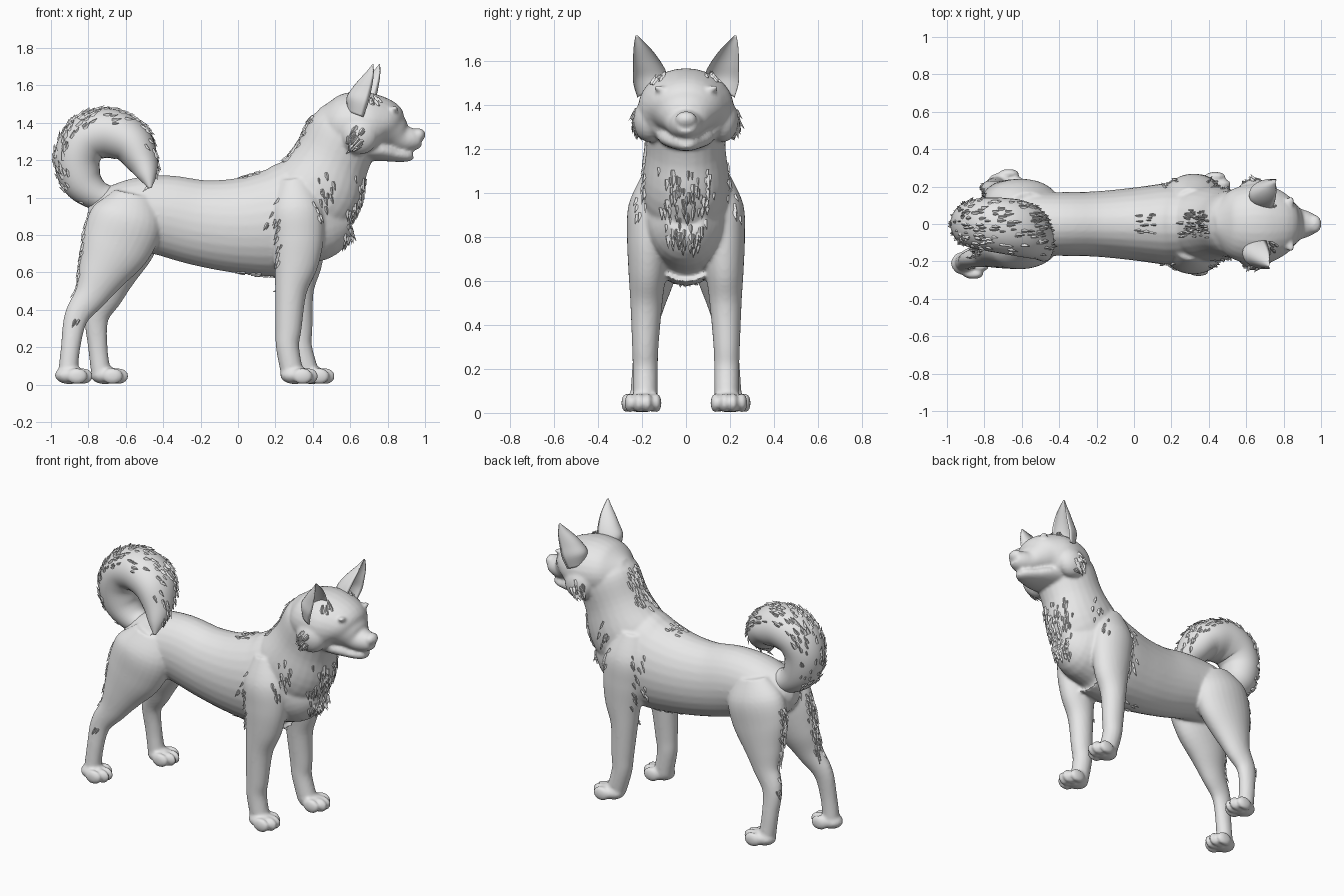
import bpy, bmesh, math, random
from mathutils import Vector, Euler

random.seed(7)
if "Cube" in bpy.data.objects:
    bpy.data.objects.remove(bpy.data.objects["Cube"])

grey = bpy.data.materials.new("plain_grey")
grey.use_nodes = True
grey.diffuse_color = (0.8, 0.8, 0.8, 1)
grey.node_tree.nodes["Principled BSDF"].inputs["Base Color"].default_value = grey.diffuse_color


def spline(rings, steps=5):
    """Smooth a short list of rings with a Catmull-Rom curve."""
    result = []
    last = len(rings) - 1
    for i in range(last):
        before, start = rings[max(i - 1, 0)], rings[i]
        end, after = rings[i + 1], rings[min(i + 2, last)]
        for step in range(steps):
            t = step / steps
            result.append([
                0.5 * (2 * b + (c - a) * t + (2 * a - 5 * b + 4 * c - d) * t * t
                       + (3 * b - a - 3 * c + d) * t ** 3)
                for a, b, c, d in zip(before, start, end, after)])
    return result + [list(rings[last])]


def loft(bm, rings, sides=28, cupped=False):
    """Skin elliptical rings (x, y, z, half width, half depth) along a path."""
    rings = spline(rings)
    centres = [Vector(ring[:3]) for ring in rings]
    loops = []
    for i, (x, y, z, width, depth) in enumerate(rings):
        tangent = centres[min(i + 1, len(rings) - 1)] - centres[max(i - 1, 0)]
        across = Vector((0, 1, 0))
        out = tangent.cross(across).normalized()
        loop = []
        for k in range(sides):
            angle = math.tau * k / sides
            rise = math.sin(angle)
            if cupped and rise < 0:
                rise *= -0.6
            offset = across * math.cos(angle) * max(width, 0.003) + out * rise * max(depth, 0.003)
            loop.append(bm.verts.new(centres[i] + offset))
        loops.append(loop)
    faces = [bm.faces.new(loops[0]), bm.faces.new(loops[-1])]
    for low, high in zip(loops, loops[1:]):
        for k in range(sides):
            n = (k + 1) % sides
            faces.append(bm.faces.new((low[k], low[n], high[n], high[k])))
    bmesh.ops.recalc_face_normals(bm, faces=faces)


def ball(bm, centre, radii, turn=(0, 0, 0)):
    made = bmesh.ops.create_uvsphere(bm, u_segments=20, v_segments=12, radius=1)
    rotation = Euler(turn).to_matrix()
    for v in made["verts"]:
        v.co = Vector(centre) + rotation @ Vector([c * r for c, r in zip(v.co, radii)])


def finish(bm, name, smooth=True):
    mesh = bpy.data.meshes.new(name)
    for face in bm.faces:
        face.smooth = smooth
    bm.to_mesh(mesh)
    bm.free()
    mesh.materials.append(grey)
    obj = bpy.data.objects.new(name, mesh)
    bpy.context.collection.objects.link(obj)
    return obj


def leg(bm, rings, side, shift):
    """Shear a leg forwards towards the foot and place it on one side."""
    loft(bm, [(x + shift * max(0, 1 - z / 0.85), y * side, z, a, b)
              for x, y, z, a, b in rings])


def paw(bm, x, y):
    ball(bm, (x - 0.02, y, 0.05), (0.08, 0.065, 0.048))
    for k, reach in zip((-1.5, -0.5, 0.5, 1.5), (0.02, 0.05, 0.05, 0.02)):
        ball(bm, (x + reach, y + k * 0.04, 0.045), (0.055, 0.024, 0.044))


# Trunk, chest and neck
bm = bmesh.new()
loft(bm, [(-0.8, 0, 0.92, 0.04, 0.05), (-0.74, 0, 0.92, 0.11, 0.12),
          (-0.6, 0, 0.91, 0.17, 0.185), (-0.4, 0, 0.905, 0.17, 0.215),
          (-0.2, 0, 0.865, 0.175, 0.23), (0, 0, 0.85, 0.195, 0.255),
          (0.2, 0, 0.865, 0.22, 0.29), (0.35, 0, 0.9, 0.21, 0.3),
          (0.48, 0, 0.88, 0.17, 0.21), (0.59, 0, 0.9, 0.09, 0.1)])
loft(bm, [(0.25, 0, 0.85, 0.17, 0.2), (0.41, 0, 1.02, 0.2, 0.25),
          (0.5, 0, 1.2, 0.18, 0.205), (0.57, 0, 1.36, 0.18, 0.19),
          (0.6, 0, 1.42, 0.12, 0.12)])

# Legs and paws; the far pair stands further forward
hind = [(-0.56, 0.11, 1.02, 0.06, 0.1), (-0.59, 0.12, 0.9, 0.115, 0.19),
        (-0.65, 0.13, 0.75, 0.11, 0.19), (-0.725, 0.145, 0.6, 0.09, 0.135),
        (-0.785, 0.165, 0.48, 0.065, 0.09), (-0.865, 0.185, 0.36, 0.048, 0.065),
        (-0.895, 0.2, 0.2, 0.045, 0.052), (-0.91, 0.205, 0.05, 0.05, 0.053)]
fore = [(0.3, 0.12, 1.1, 0.07, 0.08), (0.31, 0.155, 0.95, 0.105, 0.14),
        (0.32, 0.17, 0.8, 0.098, 0.14), (0.31, 0.175, 0.65, 0.087, 0.12),
        (0.283, 0.18, 0.5, 0.073, 0.085), (0.27, 0.185, 0.3, 0.06, 0.07),
        (0.265, 0.185, 0.2, 0.057, 0.062), (0.29, 0.185, 0.06, 0.055, 0.06)]
for side, hind_shift, fore_shift in ((-1, 0, 0), (1, 0.19, 0.09)):
    leg(bm, hind, side, hind_shift)
    leg(bm, fore, side, fore_shift)
    paw(bm, hind_shift - 0.88, 0.21 * side)
    paw(bm, fore_shift + 0.325, 0.195 * side)

# Skull with muzzle, then lower jaw, nose, cheeks, brows and closed eyes
loft(bm, [(0.42, 0, 1.42, 0.07, 0.06), (0.5, 0, 1.4, 0.17, 0.14),
          (0.6, 0, 1.39, 0.21, 0.175), (0.7, 0, 1.385, 0.215, 0.175),
          (0.78, 0, 1.375, 0.18, 0.15), (0.83, 0, 1.345, 0.13, 0.105),
          (0.88, 0, 1.315, 0.088, 0.075), (0.94, 0, 1.31, 0.065, 0.06),
          (0.975, 0, 1.315, 0.045, 0.04)])
loft(bm, [(0.6, 0, 1.27, 0.13, 0.07), (0.75, 0, 1.255, 0.13, 0.06),
          (0.85, 0, 1.23, 0.085, 0.04), (0.91, 0, 1.225, 0.055, 0.032),
          (0.935, 0, 1.23, 0.03, 0.02)])
ball(bm, (0.965, 0, 1.335), (0.038, 0.05, 0.036))
for side in (-1, 1):
    ball(bm, (0.65, 0.165 * side, 1.33), (0.1, 0.075, 0.1))
    ball(bm, (0.815, 0.085 * side, 1.455), (0.03, 0.075, 0.02), (0.4 * side, 0, -0.5 * side))
    ball(bm, (0.81, 0.1 * side, 1.415), (0.03, 0.035, 0.018), (0.2 * side, 0, -0.5 * side))
body = finish(bm, "body")
remesh = body.modifiers.new("blend", "REMESH")
remesh.mode = "VOXEL"
remesh.voxel_size = 0.01
remesh.use_smooth_shade = True
soften = body.modifiers.new("soften", "SMOOTH")
soften.iterations = 5

# Cupped ears
for name, side, shift in (("near_ear", -1, 0), ("far_ear", 1, 0.035)):
    bm = bmesh.new()
    loft(bm, [(x + shift, y * side, z, a, b) for x, y, z, a, b in (
        (0.67, 0.15, 1.43, 0.07, 0.09), (0.695, 0.158, 1.5, 0.082, 0.12),
        (0.712, 0.17, 1.57, 0.07, 0.1), (0.725, 0.197, 1.65, 0.042, 0.055),
        (0.725, 0.225, 1.715, 0.005, 0.005))], cupped=True)
    finish(bm, name)

# Curled tail
bm = bmesh.new()
loft(bm, [(-0.64, 0, 0.98, 0.07, 0.07), (-0.75, 0, 1.01, 0.09, 0.08),
          (-0.835, 0, 1.09, 0.11, 0.11), (-0.86, 0, 1.21, 0.125, 0.123),
          (-0.81, 0, 1.31, 0.14, 0.13), (-0.7, -0.01, 1.345, 0.15, 0.133),
          (-0.58, -0.03, 1.3, 0.15, 0.12), (-0.515, -0.07, 1.2, 0.12, 0.09),
          (-0.485, -0.13, 1.12, 0.07, 0.055), (-0.47, -0.19, 1.05, 0.008, 0.008)])
tail = finish(bm, "tail")

# Fur tufts lying on the surface
bpy.context.view_layer.update()
depsgraph = bpy.context.evaluated_depsgraph_get()


def tuft(bm, place, normal, flow, length):
    flow = (flow - normal * flow.dot(normal)).normalized()
    across = flow.cross(normal) * length * 0.3
    foot = place - normal * 0.008
    corners = [bm.verts.new(p) for p in (
        foot - across, foot + across, place + normal * 0.007,
        place + flow * length + normal * length * 0.25)]
    for a, b, c in ((0, 1, 2), (0, 2, 3), (2, 1, 3), (1, 0, 3)):
        bm.faces.new([corners[i] for i in (a, b, c)])
    bmesh.ops.recalc_face_normals(bm, faces=corners[0].link_faces[:])


def fur(name, owner, low, high, count, length, flow, mirror=True):
    bm = bmesh.new()
    surface = owner.evaluated_get(depsgraph)
    for i in range(count):
        point = Vector([random.uniform(a, b) for a, b in zip(low, high)])
        side = -1 if mirror and i % 2 else 1
        point.y *= side
        found, place, normal, index = surface.closest_point_on_mesh(point)
        way = flow(place) if callable(flow) else Vector((flow[0], flow[1] * side, flow[2]))
        if found and way.length > 0.15:
            tuft(bm, place, normal, way, length * random.uniform(0.6, 1.1))
    finish(bm, name, False)


def around_tail(place):
    arm = place - Vector((-0.69, place.y, 1.17))
    return Vector((arm.z, 0, -arm.x)) if arm.length > 0.22 else Vector()


fur("tail_fur", tail, (-1.0, -0.15, 1.0), (-0.4, 0.15, 1.5), 420, 0.05, around_tail, False)
fur("thigh_fur", body, (-0.95, 0.06, 0.5), (-0.85, 0.2, 0.92), 110, 0.05, (-0.35, 0, -1))
fur("hock_fur", body, (-0.9, 0.22, 0.34), (-0.84, 0.26, 0.42), 8, 0.04, (-0.5, 0, -1))
fur("cheek_fur", body, (0.55, 0.24, 1.23), (0.68, 0.3, 1.4), 60, 0.055, (-0.5, 0.6, -0.7))
fur("nape_fur", body, (0.2, 0, 1.25), (0.36, 0.12, 1.5), 70, 0.045, (-0.6, 0, -1))
fur("withers_fur", body, (0.0, 0, 1.2), (0.1, 0.1, 1.25), 16, 0.04, (-1, 0, 0))
fur("chest_fur", body, (0.58, 0, 0.7), (0.75, 0.12, 1.12), 110, 0.055, (0.1, 0, -1))
fur("shoulder_fur", body, (0.42, 0.22, 0.9), (0.52, 0.3, 1.15), 36, 0.05, (0.2, 0, -1))
fur("elbow_fur", body, (0.15, 0.22, 0.64), (0.22, 0.3, 1.05), 36, 0.05, (-0.5, 0, -1))
fur("belly_fur", body, (0.0, 0, 0.5), (0.25, 0.1, 0.54), 30, 0.04, (-1, 0, -0.2))
fur("inner_ear_fur", body, (0.72, 0.1, 1.5), (0.78, 0.2, 1.56), 16, 0.05, (0.1, 0.3, 1))
